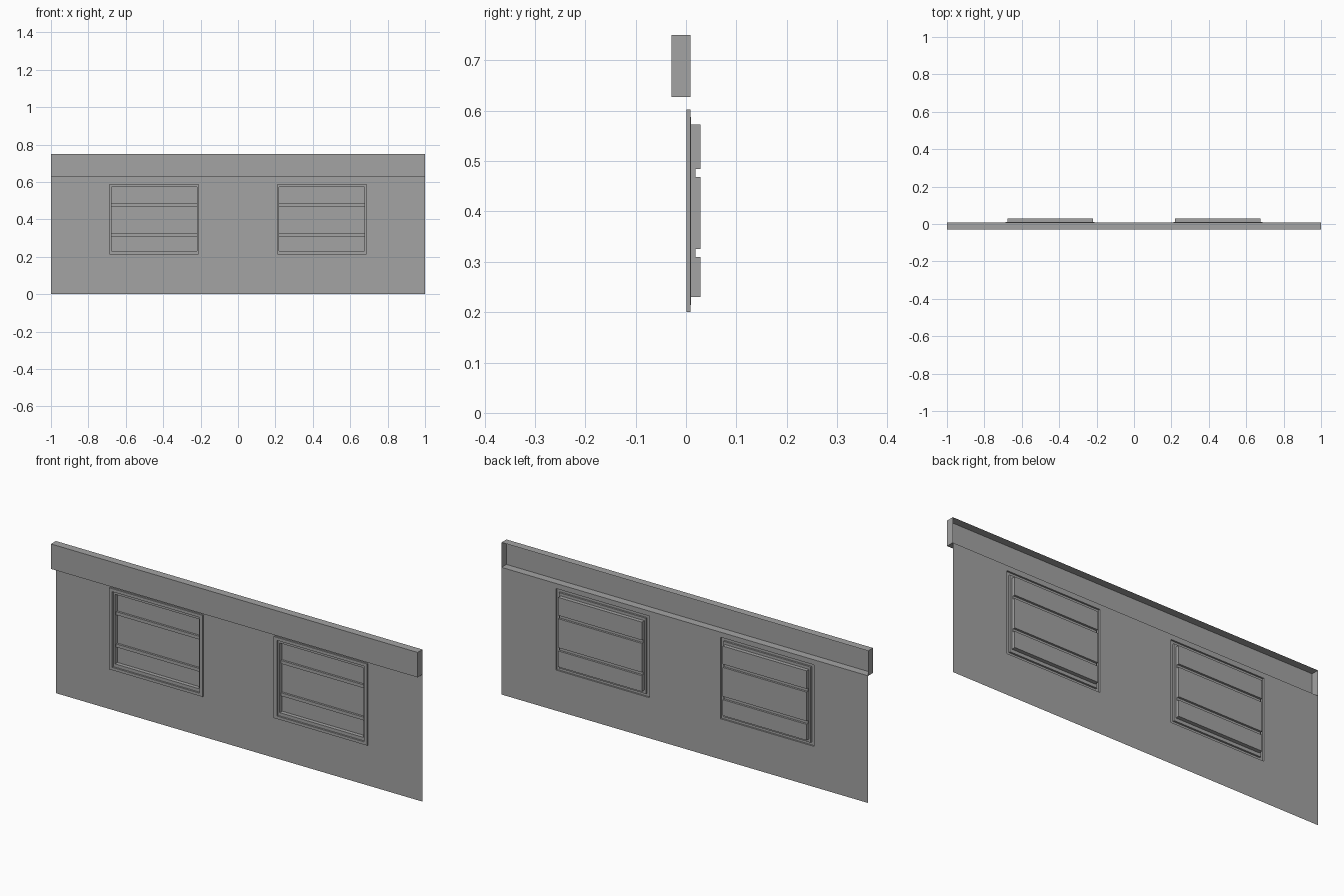
import bpy
import bmesh

if "Cube" in bpy.data.objects:
    bpy.data.objects.remove(bpy.data.objects["Cube"], do_unlink=True)

GREY = (0.37, 0.37, 0.37, 1)
grey = bpy.data.materials.new("plain grey")
grey.use_nodes = True
grey.diffuse_color = GREY
grey.node_tree.nodes["Principled BSDF"].inputs["Base Color"].default_value = GREY

WALL_Y, FRONT_Y, BACK_Y = 0.009, -0.029, 0.029
WALL_TOP, TOP = 0.627, 0.75
WIN_X, WIN_W = 0.449, 0.255           # window centre and half width
WIN_LOW, WIN_HIGH = 0.2, 0.602


def finish(name, bm):
    """Weld the faces and make them an object."""
    bmesh.ops.remove_doubles(bm, verts=bm.verts, dist=0.0001)
    bmesh.ops.recalc_face_normals(bm, faces=bm.faces)
    mesh = bpy.data.meshes.new(name)
    bm.to_mesh(mesh)
    bm.free()
    mesh.materials.append(grey)
    obj = bpy.data.objects.new(name, mesh)
    bpy.context.collection.objects.link(obj)
    return obj


def rect(x0, x1, z0, z1, y):
    return [(x0, y, z0), (x1, y, z0), (x1, y, z1), (x0, y, z1)]


def face(bm, points):
    bm.faces.new([bm.verts.new(p) for p in points])


def bridge(bm, a, b):
    """Join two rectangular loops with four quads."""
    for i in range(4):
        j = (i + 1) % 4
        face(bm, [a[i], a[j], b[j], b[i]])


# Thin wall sheet with two window openings
bm = bmesh.new()
xs = [-1, -WIN_X - WIN_W, -WIN_X + WIN_W, WIN_X - WIN_W, WIN_X + WIN_W, 1]
zs = [0, WIN_LOW, WIN_HIGH, WALL_TOP]
for i in range(5):
    for k in range(3):
        if not (k == 1 and i in (1, 3)):
            face(bm, rect(xs[i], xs[i + 1], zs[k], zs[k + 1], WALL_Y))
finish("wall", bm)

# Hollow top beam, open at the back
bm = bmesh.new()
beam_front = rect(-1, 1, WALL_TOP, TOP, FRONT_Y)
face(bm, beam_front)
bridge(bm, beam_front, rect(-1, 1, WALL_TOP, TOP, WALL_Y))
finish("top_beam", bm)

# Stepped window frames: half width, bottom, top, depth of each loop
STEPS = [
    (WIN_W, WIN_LOW, WIN_HIGH, WALL_Y),
    (WIN_W, WIN_LOW, WIN_HIGH, 0.001),
    (0.238, 0.214, 0.587, 0.001),
    (0.238, 0.214, 0.587, 0.0098),
    (0.2285, 0.23, 0.573, 0.0098),
    (0.2285, 0.23, 0.573, 0.019),
]
BARS = [0.317, 0.476]                 # heights of the crossbars
HALF_BAR = 0.008

for side, cx in (("left", WIN_X), ("right", -WIN_X)):
    bm = bmesh.new()
    loops = [rect(cx - w, cx + w, lo, hi, y) for w, lo, hi, y in STEPS]
    for a, b in zip(loops, loops[1:]):
        bridge(bm, a, b)
    # Crossbars, and the deeper panes between them
    w, low, high, y = STEPS[-1]
    x0, x1 = cx - w, cx + w
    for bar in BARS:
        face(bm, rect(x0, x1, bar - HALF_BAR, bar + HALF_BAR, y))
    bottoms = [low] + [b + HALF_BAR for b in BARS]
    tops = [b - HALF_BAR for b in BARS] + [high]
    for z0, z1 in zip(bottoms, tops):
        pane = rect(x0, x1, z0, z1, BACK_Y)
        bridge(bm, rect(x0, x1, z0, z1, y), pane)
        face(bm, pane)
    finish(side + "_window", bm)
